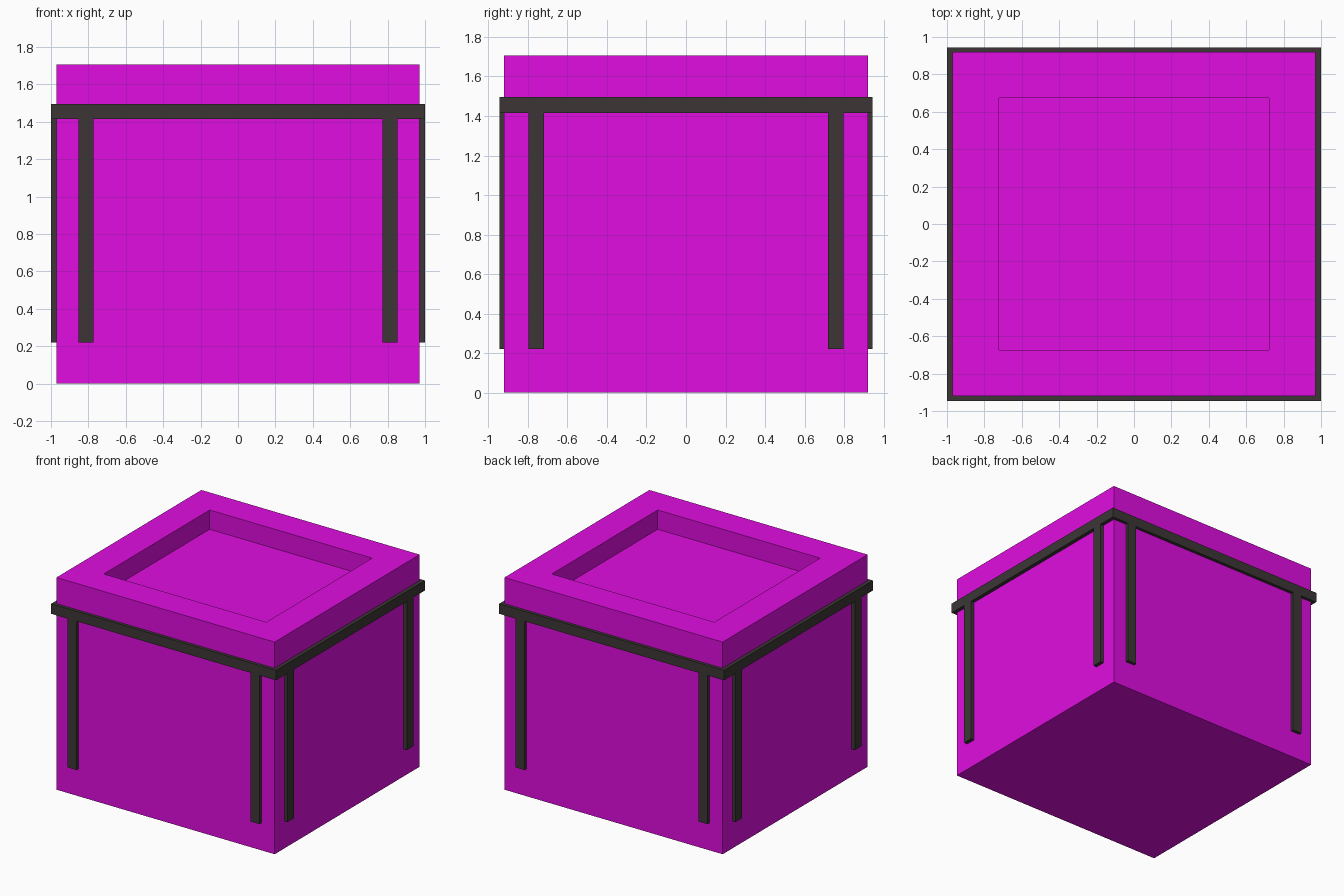
import bpy, bmesh
from mathutils import Matrix

if "Cube" in bpy.data.objects:
    bpy.data.objects.remove(bpy.data.objects["Cube"])


def material(name, color):
    m = bpy.data.materials.new(name)
    m.diffuse_color = (*color, 1)
    m.use_nodes = True
    m.node_tree.nodes["Principled BSDF"].inputs["Base Color"].default_value = m.diffuse_color
    return m


MAGENTA = material("magenta", (0.75, 0.004, 0.75))
DARK = material("dark_grey", (0.045, 0.037, 0.036))

BX, BY, H = 0.97, 0.92, 1.705      # body half sizes and height
RX, RY = 1.0, 0.945                # rim half sizes
RIM_LOW, RIM_HIGH = 1.415, 1.495
STRAP_LOW, STRAP_W = 0.22, 0.08


def add_box(bm, x0, x1, y0, y1, z0, z1):
    size = Matrix.Diagonal((x1 - x0, y1 - y0, z1 - z0, 1))
    place = Matrix.Translation(((x0 + x1) / 2, (y0 + y1) / 2, (z0 + z1) / 2))
    return bmesh.ops.create_cube(bm, size=1, matrix=place @ size)


def finish(bm, name, mat):
    bmesh.ops.recalc_face_normals(bm, faces=bm.faces)
    mesh = bpy.data.meshes.new(name)
    bm.to_mesh(mesh)
    bm.free()
    mesh.materials.append(mat)
    obj = bpy.data.objects.new(name, mesh)
    bpy.context.collection.objects.link(obj)
    return obj


def top_face(bm):
    bm.normal_update()
    return max(bm.faces, key=lambda f: f.calc_center_median().z + f.normal.z)


# Box body with a rectangular recess in the top
bm = bmesh.new()
add_box(bm, -BX, BX, -BY, BY, 0, H)
top = top_face(bm)
bmesh.ops.inset_region(bm, faces=[top], thickness=0.35)
bmesh.ops.translate(bm, verts=top.verts, vec=(0, 0, 0))
floor = bmesh.ops.extrude_discrete_faces(bm, faces=[top])["faces"][0]
bmesh.ops.translate(bm, verts=floor.verts, vec=(0, 0, -0.155))
finish(bm, "body", MAGENTA)

# Rim: a flat rectangular ring extruded upward around the body
bm = bmesh.new()
corners = [(-1, -1), (1, -1), (1, 1), (-1, 1)]
outer = [bm.verts.new((x * RX, y * RY, RIM_LOW)) for x, y in corners]
inner = [bm.verts.new((x * BX, y * BY, RIM_LOW)) for x, y in corners]
for i in range(4):
    j = (i + 1) % 4
    bm.faces.new((outer[i], outer[j], inner[j], inner[i]))
ring = bmesh.ops.extrude_face_region(bm, geom=bm.faces[:])["geom"]
bmesh.ops.translate(bm, verts=[g for g in ring if isinstance(g, bmesh.types.BMVert)],
                    vec=(0, 0, RIM_HIGH - RIM_LOW))
finish(bm, "rim", DARK)


# Straps: one per side, mirrored to all four quadrants
def straps(name, x0, x1, y0, y1):
    bm = bmesh.new()
    add_box(bm, x0, x1, y0, y1, STRAP_LOW, RIM_LOW)
    obj = finish(bm, name, DARK)
    mirror = obj.modifiers.new("mirror", 'MIRROR')
    mirror.use_axis = (True, True, False)


straps("front_back_straps", 0.773, 0.773 + STRAP_W, BY, RY)
straps("side_straps", BX, RX, 0.718, 0.718 + STRAP_W)
